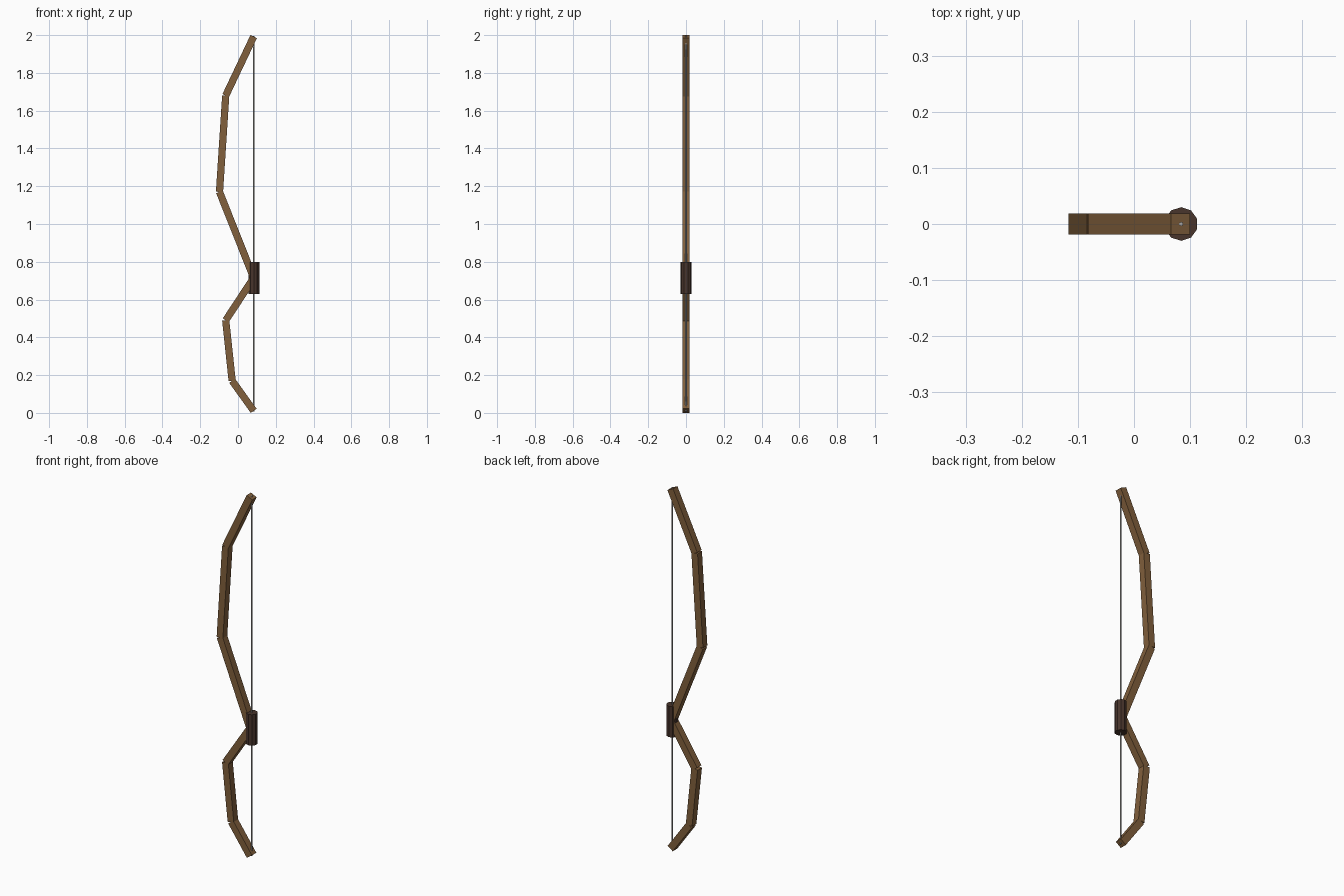
import bpy
import math
from mathutils import Vector, Matrix

if "Cube" in bpy.data.objects:
    bpy.data.objects.remove(bpy.data.objects["Cube"])


def material(name, color):
    mat = bpy.data.materials.new(name)
    mat.diffuse_color = (*color, 1.0)
    mat.use_nodes = True
    mat.node_tree.nodes["Principled BSDF"].inputs["Base Color"].default_value = mat.diffuse_color
    return mat


WOOD = material("wood", (0.22, 0.115, 0.045))
LEATHER = material("dark_leather", (0.065, 0.035, 0.025))
CORD = material("cord", (0.4, 0.38, 0.36))

STRING_X = 0.084
THICK = 0.038


def limb_segment(name, start, end):
    """Square bar running between two (x, z) points."""
    a, b = Vector((start[0], 0, start[1])), Vector((end[0], 0, end[1]))
    d = b - a
    bpy.ops.mesh.primitive_cube_add(size=1)
    bar = bpy.context.object
    bar.name = name
    tilt = Matrix.Rotation(math.atan2(d.x, d.z), 4, 'Y')
    bar.data.transform(Matrix.Translation((a + b) / 2) @ tilt
                       @ Matrix.Diagonal((THICK, THICK, d.length, 1)))
    bar.data.materials.append(WOOD)


def rod(name, sides, radius, z0, z1, mat, turn=0.0):
    """Upright prism on the string line."""
    bpy.ops.mesh.primitive_cylinder_add(
        vertices=sides, radius=radius, depth=z1 - z0,
        location=(STRING_X, 0, (z0 + z1) / 2), rotation=(0, 0, turn))
    obj = bpy.context.object
    obj.name = name
    obj.data.materials.append(mat)


# Limbs: straight bars from the grip out to each tip
upper = [(0.083, 0.715), (-0.098, 1.17), (-0.065, 1.68), (0.083, 1.992)]
lower = [(0.083, 0.715), (-0.065, 0.49), (-0.031, 0.17), (0.083, 0.011)]
for side, path in (("upper", upper), ("lower", lower)):
    for part, p, q in zip(("inner", "middle", "outer"), path, path[1:]):
        limb_segment(f"{side}_limb_{part}", p, q)

# Ten-sided grip
rod("grip", 10, 0.03, 0.63, 0.80, LEATHER)

# Bowstring
rod("bowstring", 6, 0.004, 0.008, 1.996, CORD)
